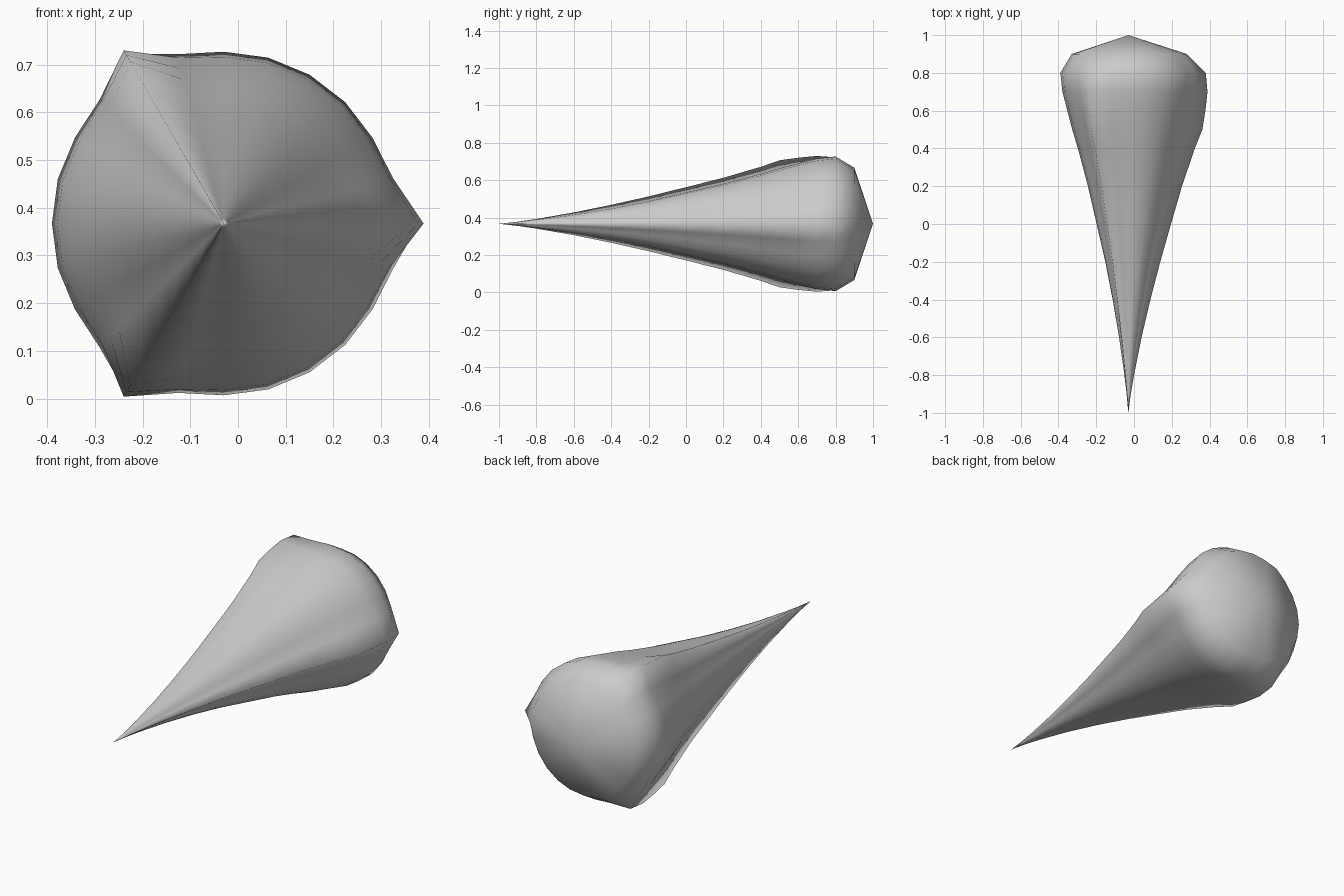
import bpy, bmesh, math

if "Cube" in bpy.data.objects:
    bpy.data.objects.remove(bpy.data.objects["Cube"])

SEG = 24
CX, CZ = -0.03, 0.367

# stations along the spike: y, body radius, extra height of the three ridges
STATIONS = [
    (-0.9, 0.009, 0.004), (-0.8, 0.021, 0.009), (-0.6, 0.049, 0.021),
    (-0.4, 0.083, 0.034), (-0.2, 0.122, 0.047), (0.0, 0.168, 0.058),
    (0.2, 0.214, 0.070), (0.4, 0.267, 0.085), (0.5, 0.297, 0.095),
    (0.6, 0.323, 0.085), (0.7, 0.349, 0.070), (0.8, 0.360, 0.050),
    (0.9, 0.300, 0.010),
]

bm = bmesh.new()
rings = []
for y, r, ridge in STATIONS:
    ring = []
    for i in range(SEG):
        a = math.tau * i / SEG
        d = min(i % 8, 8 - i % 8)            # steps to nearest ridge
        rad = r + ridge * {0: 1.0, 1: 0.15}.get(d, 0.0)
        ring.append(bm.verts.new((CX + rad * math.cos(a), y, CZ + rad * math.sin(a))))
    rings.append(ring)

# skin between stations
for a, b in zip(rings, rings[1:]):
    for i in range(SEG):
        j = (i + 1) % SEG
        bm.faces.new((a[i], a[j], b[j], b[i]))

# pointed tip and domed back
for ring, y in ((rings[0], -1.0), (rings[-1], 1.0)):
    tip = bm.verts.new((CX, y, CZ))
    for i in range(SEG):
        bm.faces.new((ring[i], ring[(i + 1) % SEG], tip))

bmesh.ops.recalc_face_normals(bm, faces=bm.faces)
for f in bm.faces:
    f.smooth = True
mesh = bpy.data.meshes.new("ridged_spike")
bm.to_mesh(mesh)
bm.free()
spike = bpy.data.objects.new("ridged_spike", mesh)
bpy.context.collection.objects.link(spike)
